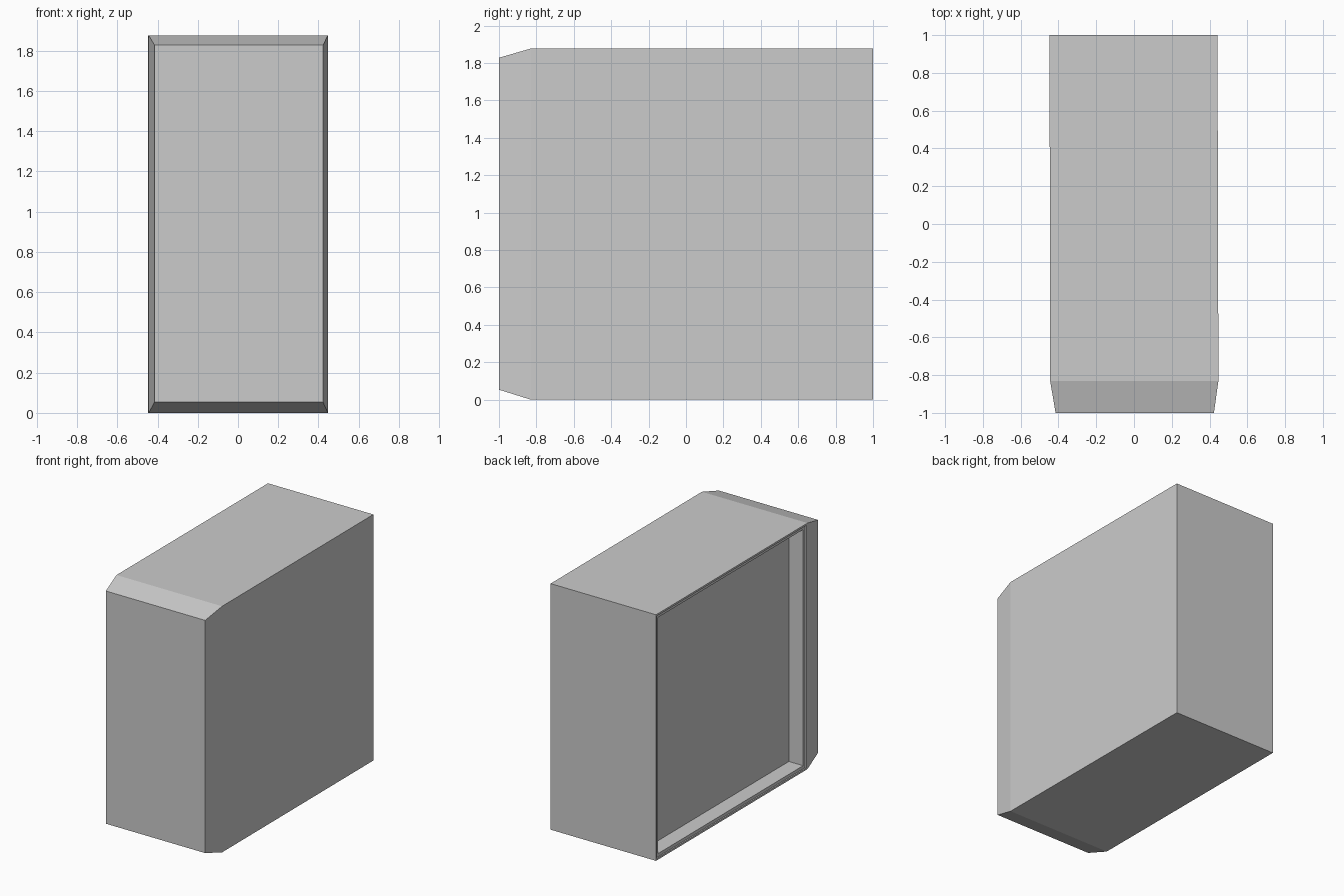
import bpy, bmesh
from mathutils import Vector

if "Cube" in bpy.data.objects:
    bpy.data.objects.remove(bpy.data.objects["Cube"])

bm = bmesh.new()


def ring(y, x0, x1, z0, z1):
    return [bm.verts.new((x, y, z)) for x, z in ((x0, z0), (x1, z0), (x1, z1), (x0, z1))]


def facing(direction):
    # the largest face pointing in a direction
    d = Vector(direction)
    bm.normal_update()
    return max((f for f in bm.faces if f.normal.dot(d) > 0.99), key=lambda f: f.calc_area())


def step(face, width, depth):
    # narrow the face, then push it straight in
    bmesh.ops.inset_region(bm, faces=[face], thickness=width, use_even_offset=True)
    bmesh.ops.inset_region(bm, faces=[face], thickness=0.0001, depth=-depth, use_even_offset=True)


# case body: back, shoulder and tapered front outlines
rings = [ring(1.0, -0.447, 0.442, 0, 1.877),
         ring(-0.83, -0.444, 0.447, 0, 1.877),
         ring(-1.0, -0.415, 0.423, 0.053, 1.828)]
for a, b in zip(rings, rings[1:]):
    for i in range(4):
        j = (i + 1) % 4
        bm.faces.new((a[i], a[j], b[j], b[i]))
bm.faces.new(rings[0])
bm.faces.new(rings[-1])
bmesh.ops.recalc_face_normals(bm, faces=bm.faces)

# left side: thin rim, slightly sunken frame, deep recessed panel
side = facing((-1, 0, 0))
step(side, 0.014, 0.01)
step(side, 0.024, 0.12)

mesh = bpy.data.meshes.new("case_body")
bm.to_mesh(mesh)
bm.free()
body = bpy.data.objects.new("case_body", mesh)
bpy.context.collection.objects.link(body)
